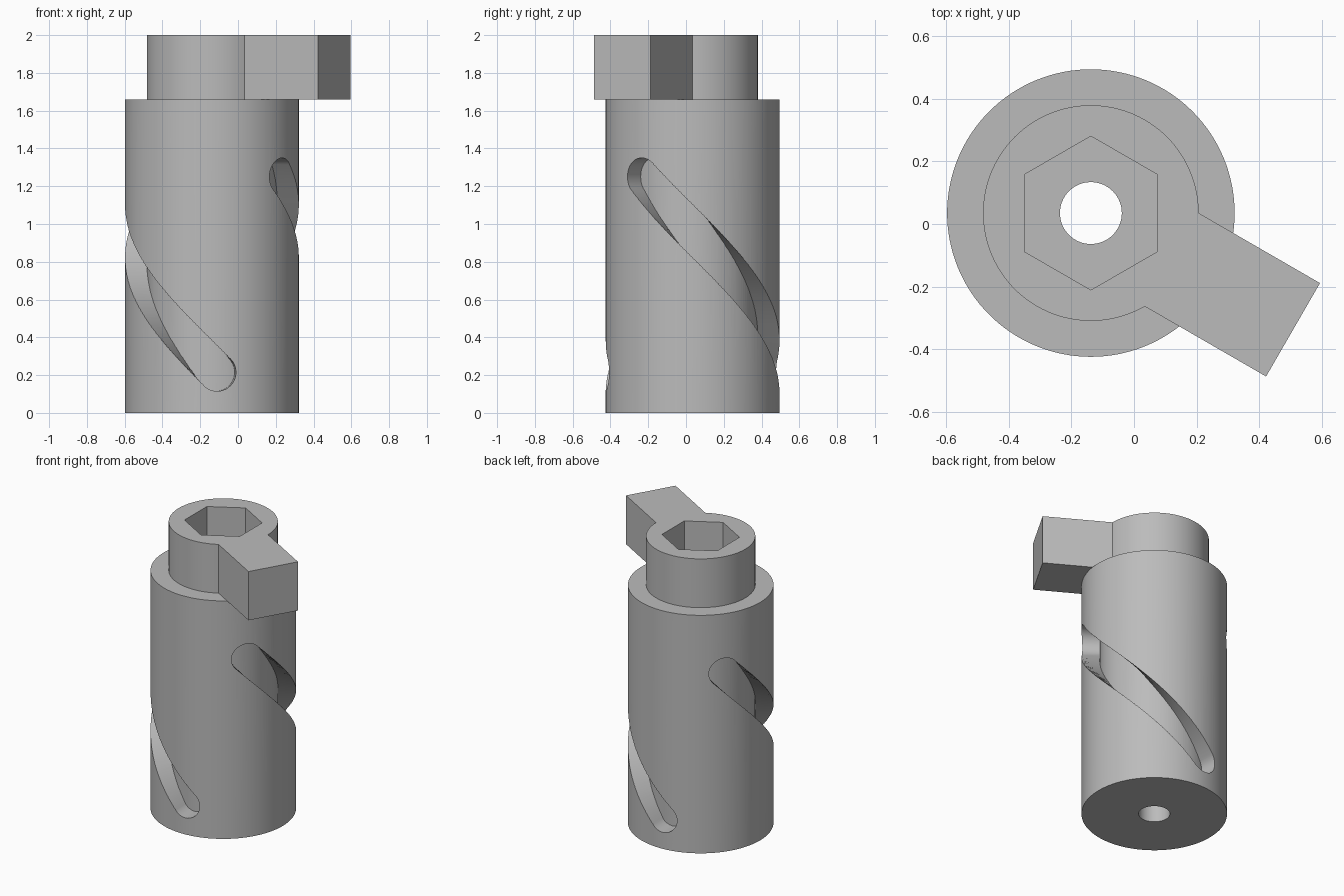
import bpy, bmesh
from math import sin, cos, pi, radians
from mathutils import Vector

cube = bpy.data.objects.get("Cube")
if cube:
    bpy.data.objects.remove(cube, do_unlink=True)

CX, CY = -0.138, 0.035           # axis of the cylinder
BODY_R, CORE_R, BORE_R = 0.46, 0.345, 0.099
BODY_TOP, TOP = 1.66, 2.0

grey = bpy.data.materials.new("plain grey")
grey.use_nodes = True
colour = (0.5, 0.5, 0.5, 1)
grey.diffuse_color = colour
grey.node_tree.nodes["Principled BSDF"].inputs["Base Color"].default_value = colour


def finish(name, bm):
    bmesh.ops.recalc_face_normals(bm, faces=bm.faces)
    mesh = bpy.data.meshes.new(name)
    bm.to_mesh(mesh)
    bm.free()
    mesh.materials.append(grey)
    obj = bpy.data.objects.new(name, mesh)
    obj.location = (CX, CY, 0)
    bpy.context.collection.objects.link(obj)
    return obj


def prism(name, outline, z0, z1):
    bm = bmesh.new()
    face = bm.faces.new([bm.verts.new((x, y, z0)) for x, y in outline])
    made = bmesh.ops.extrude_face_region(bm, geom=[face])["geom"]
    bmesh.ops.translate(bm, vec=(0, 0, z1 - z0),
                        verts=[v for v in made if isinstance(v, bmesh.types.BMVert)])
    return finish(name, bm)


def arc(r, start, end, n):
    angles = [radians(start + (end - start) * i / n) for i in range(n + 1)]
    return [(r * cos(a), r * sin(a)) for a in angles]


def ring(r, n=128, start=0):
    return arc(r, start, start + 360, n)[:-1]


def combine(target, tool, operation):
    mod = target.modifiers.new(operation, "BOOLEAN")
    mod.operation, mod.solver, mod.object = operation, "EXACT", tool
    bpy.context.view_layer.objects.active = target
    bpy.ops.object.modifier_apply(modifier=mod.name)
    bpy.data.objects.remove(tool, do_unlink=True)


def slot_cutter(turn):
    """Round-ended slot swept along a 45 degree helix, with radial depth."""
    a0, a1, z0, z1, half = radians(-36), radians(93.5), 1.25, 0.215, 0.1
    d = Vector((1, -1)).normalized()
    n = Vector((1, 1)).normalized()
    caps = [pi / 2 * i / 10 for i in range(11)]
    stations = [(0, -half * cos(c), half * sin(c)) for c in caps]
    stations += [(i / 60, 0, half) for i in range(1, 60)]
    stations += [(1, half * cos(c), half * sin(c)) for c in reversed(caps)]
    bm = bmesh.new()
    rows = []
    for t, along, width in stations:
        a = a0 + (a1 - a0) * t + turn
        radial = Vector((cos(a), sin(a), 0))
        tangent = Vector((-sin(a), cos(a), 0))
        row = []
        for r, side in ((0.28, -1), (0.6, -1), (0.6, 1), (0.28, 1)):
            p = d * along + n * width * side
            v = radial * r + tangent * p.x
            v.z = z0 + (z1 - z0) * t + p.y
            row.append(bm.verts.new(v))
        rows.append(row)
    for p, q in zip(rows, rows[1:]):
        for i in range(4):
            j = (i + 1) % 4
            bm.faces.new((p[i], p[j], q[j], q[i]))
    bm.faces.new(rows[0])
    bm.faces.new(rows[-1])
    bmesh.ops.remove_doubles(bm, verts=bm.verts, dist=1e-5)
    return finish("slot_cutter", bm)


# Cylinder body with two helical slots, a solid core and a bore
body = prism("slotted_body", ring(BODY_R), 0, BODY_TOP)
for turn in (0, pi):
    combine(body, slot_cutter(turn), "DIFFERENCE")
combine(body, prism("core", ring(CORE_R), 0.05, BODY_TOP - 0.05), "UNION")
combine(body, prism("bore", ring(BORE_R, 64), -0.1, TOP), "DIFFERENCE")

# Collar and lever arm in one outline, with a hexagonal socket
arm_dir = Vector((cos(radians(-30)), sin(radians(-30))))
arm_side = Vector((-arm_dir.y, arm_dir.x))
arm_end = arm_dir * 0.747
outline = arc(CORE_R, 0, 300, 100)
outline += [tuple(arm_end - arm_side * CORE_R / 2), tuple(arm_end + arm_side * CORE_R / 2)]
collar = prism("collar_with_lever", outline, BODY_TOP, TOP)
combine(collar, prism("socket", ring(0.246, 6, 30), BODY_TOP - 0.1, TOP + 0.1), "DIFFERENCE")

for obj in (body, collar):
    bpy.ops.object.select_all(action="DESELECT")
    obj.select_set(True)
    bpy.context.view_layer.objects.active = obj
    bpy.ops.object.shade_smooth_by_angle(angle=radians(30))
